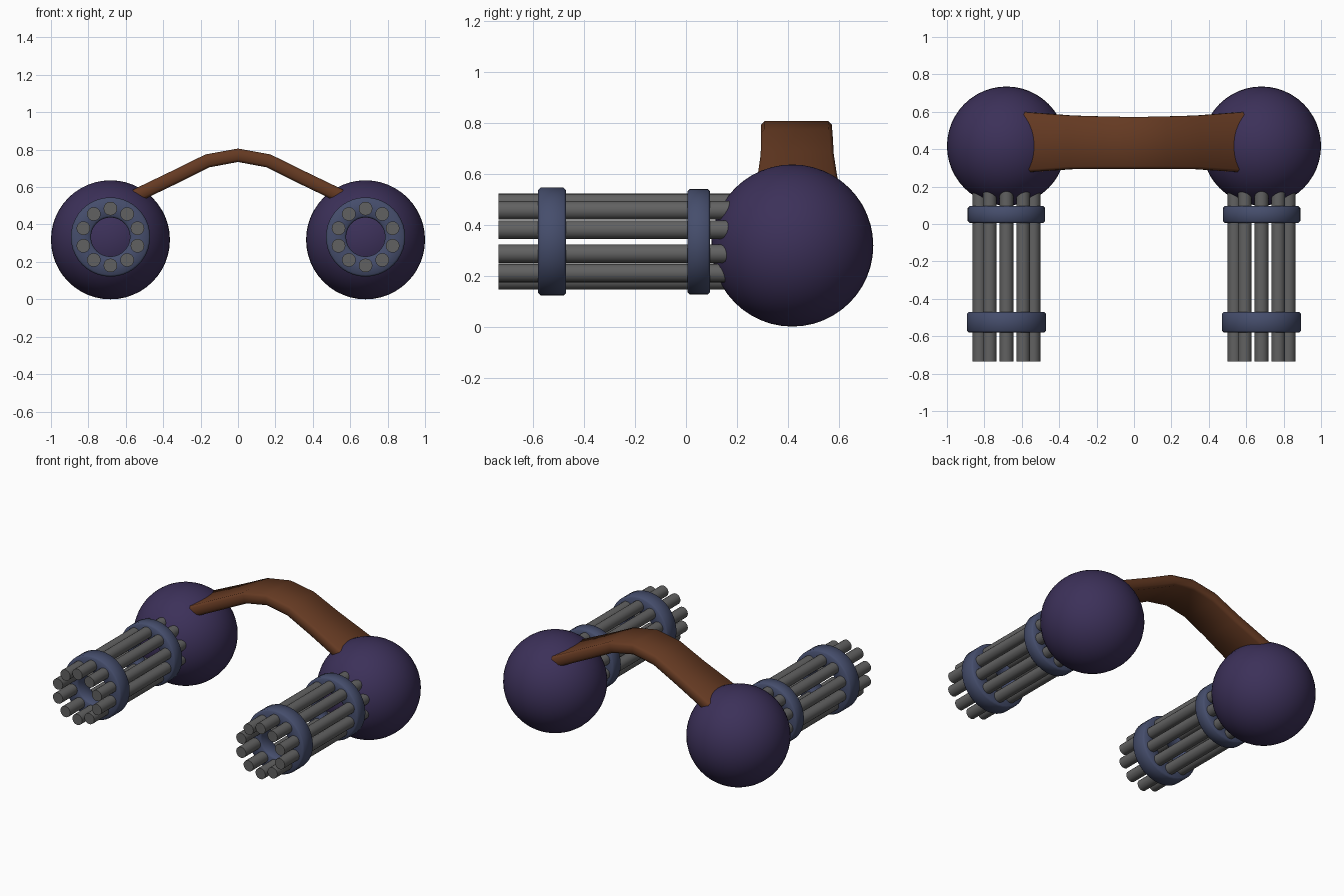
import bpy, bmesh, math
from mathutils import Vector, Matrix

if "Cube" in bpy.data.objects:
    bpy.data.objects.remove(bpy.data.objects["Cube"])

def material(name, rgb):
    m = bpy.data.materials.new(name)
    m.diffuse_color = (*rgb, 1)
    m.use_nodes = True
    m.node_tree.nodes["Principled BSDF"].inputs["Base Color"].default_value = m.diffuse_color
    return m

PURPLE = material("dark purple", (0.045, 0.03, 0.10))
BLUE = material("slate blue", (0.06, 0.075, 0.15))
BROWN = material("brown", (0.13, 0.042, 0.016))
STEEL = material("dark grey", (0.12, 0.12, 0.12))

def finish(name, bm, mat, angle=40):
    bmesh.ops.recalc_face_normals(bm, faces=bm.faces)
    me = bpy.data.meshes.new(name)
    bm.to_mesh(me)
    bm.free()
    ob = bpy.data.objects.new(name, me)
    bpy.context.collection.objects.link(ob)
    me.materials.append(mat)
    bpy.ops.object.select_all(action='DESELECT')
    ob.select_set(True)
    bpy.context.view_layer.objects.active = ob
    bpy.ops.object.shade_smooth_by_angle(angle=math.radians(angle))
    return ob

def loft(bm, loops, closed):
    # skin vertex loops; closed joins last to first, otherwise ends are capped
    rows = [[bm.verts.new(p) for p in loop] for loop in loops]
    n = len(rows[0])
    for i in range(len(rows) if closed else len(rows) - 1):
        a, b = rows[i], rows[(i + 1) % len(rows)]
        for j in range(n):
            bm.faces.new((a[j], a[(j + 1) % n], b[(j + 1) % n], b[j]))
    if not closed:
        bm.faces.new(rows[0])
        bm.faces.new(rows[-1])

GX, GZ = 0.682, 0.333          # barrel cluster axis
TURN_Y = Matrix.Rotation(math.radians(90), 4, 'X')

def ball(side, sx):
    bm = bmesh.new()
    bmesh.ops.create_uvsphere(bm, u_segments=48, v_segments=24, radius=0.318,
                              matrix=Matrix.Translation((sx * GX, 0.417, 0.318)))
    finish(side + "_ball", bm, PURPLE)

def barrels(side, sx, y0=-0.735, y1=0.22, ring=0.152):
    bm = bmesh.new()
    for i in range(10):
        a = math.radians(90 + 36 * i)
        pos = (sx * GX + ring * math.cos(a), (y0 + y1) / 2, GZ + ring * math.sin(a))
        bmesh.ops.create_cone(bm, cap_ends=True, segments=20, radius1=0.0365, radius2=0.0365,
                              depth=y1 - y0, matrix=Matrix.Translation(pos) @ TURN_Y)
    finish(side + "_barrels", bm, STEEL)

def clamp(name, sx, y0, y1, r, inner=0.104, b=0.01, n=40):
    # bevelled ring profile (radius, y) revolved around the barrel axis
    prof = [(inner, y0 + b), (inner + b, y0), (r - b, y0), (r, y0 + b),
            (r, y1 - b), (r - b, y1), (inner + b, y1), (inner, y1 - b)]
    loops = []
    for i in range(n):
        a = 2 * math.pi * i / n
        loops.append([(sx * GX + q * math.cos(a), y, GZ + q * math.sin(a)) for q, y in prof])
    bm = bmesh.new()
    loft(bm, loops, True)
    finish(name, bm, BLUE, 50)

for side, sx in (("left", -1), ("right", 1)):
    ball(side, sx)
    barrels(side, sx)
    clamp(side + "_front_clamp", sx, -0.58, -0.47, 0.212)
    clamp(side + "_rear_clamp", sx, 0.005, 0.095, 0.207)

# arched strap: centre line x, z and front/back y limits
half = [(0, 0.77, 0.295, 0.572), (0.163, 0.74, 0.295, 0.575),
        (0.335, 0.655, 0.293, 0.58), (0.64, 0.508, 0.272, 0.603)]
path = [(-x, z, f, k) for x, z, f, k in half[:0:-1]] + half
loops = []
for i, (x, z, f, k) in enumerate(path):
    p, q = path[max(i - 1, 0)], path[min(i + 1, len(path) - 1)]
    t = Vector((q[0] - p[0], 0, q[1] - p[1])).normalized()
    nrm = Vector((-t.z, 0, t.x))
    h, b = 0.036, 0.014
    sect = [(f, b - h), (f, h - b), (f + b, h), (k - b, h),
            (k, h - b), (k, b - h), (k - b, -h), (f + b, -h)]
    loops.append([Vector((x, y, z)) + nrm * d for y, d in sect])
bm = bmesh.new()
loft(bm, loops, False)
finish("arched_strap", bm, BROWN, 50)
